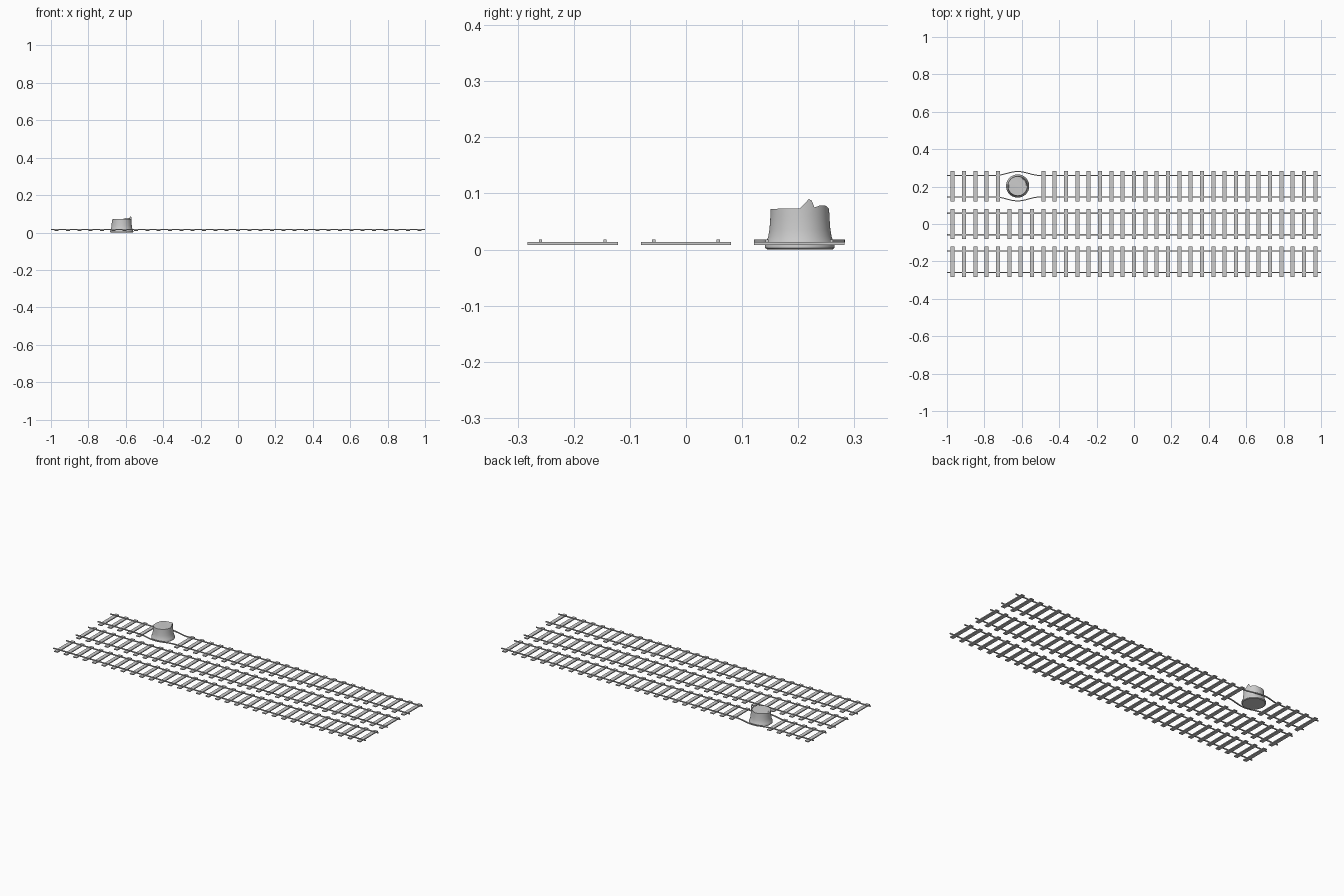
import bpy, bmesh, math

if "Cube" in bpy.data.objects:
    bpy.data.objects.remove(bpy.data.objects["Cube"])

TRACKS = (-0.202, 0.0, 0.202)
GAUGE = 0.0575
PITCH = 0.0606
STUMP_X, STUMP_Y = -0.622, 0.203


def finish(bm, name, smooth=False):
    bmesh.ops.recalc_face_normals(bm, faces=bm.faces[:])
    mesh = bpy.data.meshes.new(name)
    bm.to_mesh(mesh)
    bm.free()
    ob = bpy.data.objects.new(name, mesh)
    bpy.context.collection.objects.link(ob)
    if smooth:
        bpy.context.view_layer.objects.active = ob
        ob.select_set(True)
        bpy.ops.object.shade_smooth_by_angle(angle=math.radians(35))
        ob.select_set(False)
    return ob


def bridge(bm, rings, closed_ends=(True, True)):
    for a, b in zip(rings, rings[1:]):
        n = len(a)
        for i in range(n):
            bm.faces.new((a[i], a[(i + 1) % n], b[(i + 1) % n], b[i]))
    if closed_ends[0]:
        bm.faces.new(rings[0][::-1])
    if closed_ends[1]:
        bm.faces.new(rings[-1])


def sleepers(name, yc, skip=()):
    bm = bmesh.new()
    for i in range(-16, 17):
        if i in skip:
            continue
        cube = bmesh.ops.create_cube(bm, size=1)["verts"]
        bmesh.ops.scale(bm, vec=(0.022, 0.161, 0.0055), verts=cube)
        bmesh.ops.translate(bm, vec=(i * PITCH, yc, 0.0107), verts=cube)
    finish(bm, name)


def rail(name, yc, side, bulge=0.0):
    # box section swept along x, optionally bowed outward around the stump
    xs = [-1.0, 1.0]
    if bulge:
        xs[1:1] = [STUMP_X - 0.12 + 0.24 * k / 16 for k in range(17)]
    bm = bmesh.new()
    rings = []
    for x in xs:
        t = min(1, abs(x - STUMP_X) / 0.12)
        y = yc + side * (GAUGE + bulge * (0.5 + 0.5 * math.cos(math.pi * t)))
        rings.append([bm.verts.new((x, y + dy, z)) for dy, z in
                      ((-0.0027, 0.0125), (0.0027, 0.0125),
                       (0.0027, 0.018), (-0.0027, 0.018))])
    bridge(bm, rings)
    finish(bm, name, smooth=bool(bulge))


# three tracks; the rear one parts around the tree stump
for label, yc in zip(("front", "middle", "rear"), TRACKS):
    rear = label == "rear"
    sleepers(label + "_sleepers", yc, (-11, -10, -9) if rear else ())
    for side, s in (("near", -1), ("far", 1)):
        rail(f"{label}_{side}_rail", yc, s, 0.021 if rear else 0.0)

# tree stump: flared trunk with a splintered rim
RIM = ((0, 0.073), (8, 0.073), (29, 0.093), (38, 0.075), (53, 0.079),
       (70, 0.078), (90, 0.073), (150, 0.072), (188, 0.066), (230, 0.072), (360, 0.073))


def rim_height(deg):
    deg %= 360
    for (a, za), (b, zb) in zip(RIM, RIM[1:]):
        if a <= deg <= b:
            return za + (zb - za) * (deg - a) / (b - a)


bm = bmesh.new()
SEG = 60
rings = []
angles = [360 * i / SEG for i in range(SEG)]


def ring(radius, height):
    rings.append([bm.verts.new((STUMP_X + radius * math.cos(math.radians(a)),
                                STUMP_Y + radius * math.sin(math.radians(a)),
                                height(a))) for a in angles])


for r, z in ((0.058, 0.0), (0.062, 0.003), (0.062, 0.009), (0.0595, 0.015),
             (0.0565, 0.023), (0.0543, 0.036), (0.053, 0.052), (0.0525, 0.062)):
    ring(r, lambda a, z=z: z)
ring(0.052, lambda a: rim_height(a - 0 + 8))
ring(0.046, lambda a: 0.0725)
bridge(bm, rings)
finish(bm, "tree_stump", smooth=True)
